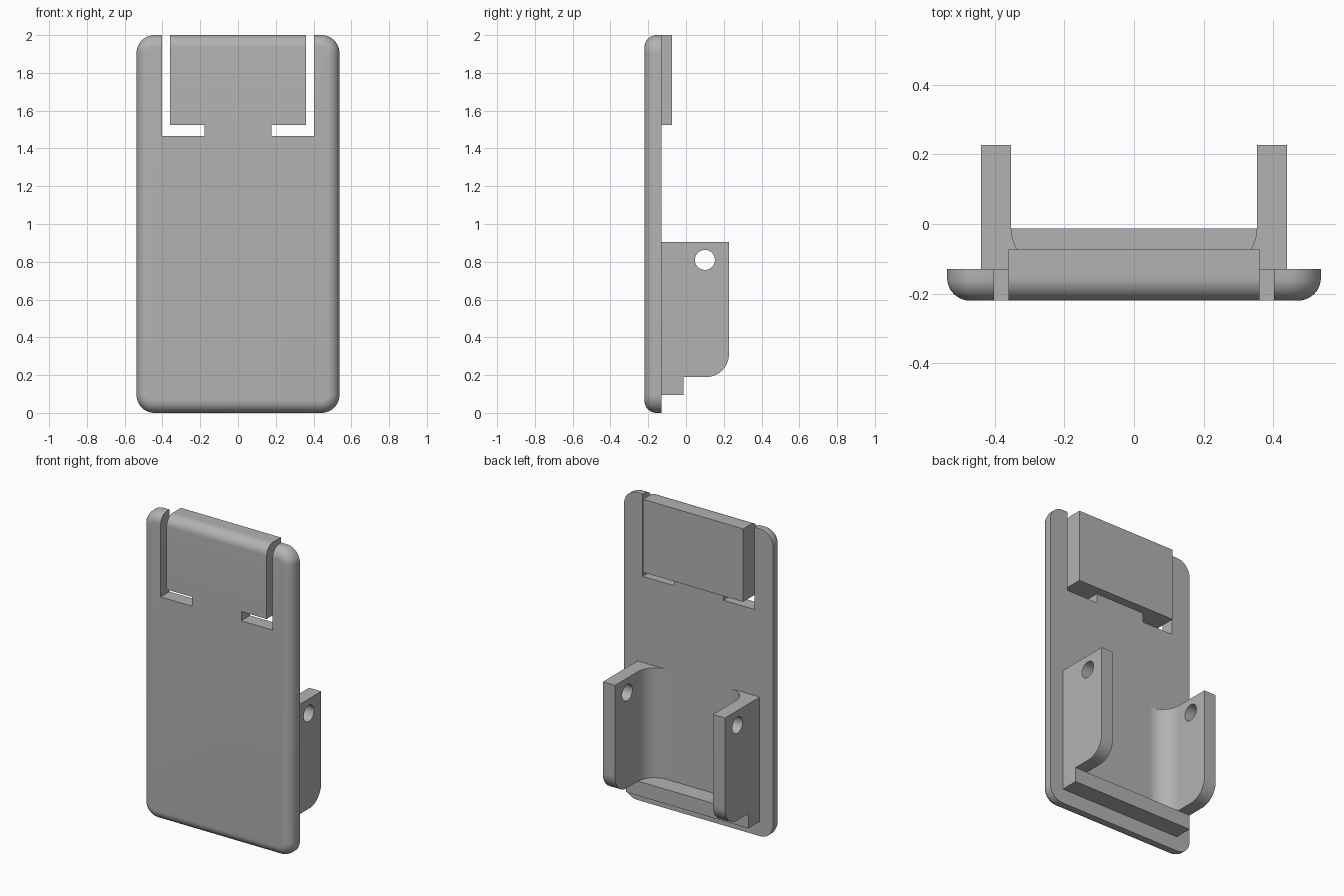
import bpy, bmesh, math

cube = bpy.data.objects.get("Cube")
if cube:
    bpy.data.objects.remove(cube)

COLOR = (0.45, 0.45, 0.45, 1)
grey = bpy.data.materials.new("plain grey")
grey.use_nodes = True
grey.diffuse_color = COLOR
grey.node_tree.nodes["Principled BSDF"].inputs["Base Color"].default_value = COLOR

FRONT, BACK = -0.22, -0.13
WIDTH, HEIGHT = 0.537, 2.0
ARM_IN, ARM_OUT, ARM_END = 0.353, 0.44, 0.227
ARM_LOW, ARM_TOP = 0.19, 0.905


def prism(name, points, axis, lo, hi):
    """Extrude a 2D outline along an axis (0=x, 1=y, 2=z)."""
    bm = bmesh.new()

    def place(p, d):
        co = list(p)
        co.insert(axis, d)
        return bm.verts.new(co)
    face = bm.faces.new([place(p, lo) for p in points])
    ext = bmesh.ops.extrude_face_region(bm, geom=[face])
    for v in ext["geom"]:
        if isinstance(v, bmesh.types.BMVert):
            v.co[axis] = hi
    bmesh.ops.recalc_face_normals(bm, faces=bm.faces)
    return finish(name, bm)


def finish(name, bm):
    mesh = bpy.data.meshes.new(name)
    bm.to_mesh(mesh)
    bm.free()
    mesh.materials.append(grey)
    obj = bpy.data.objects.new(name, mesh)
    bpy.context.collection.objects.link(obj)
    return obj


def arc(cx, cy, r, start, end, n=16):
    angles = [math.radians(start + (end - start) * i / n) for i in range(n + 1)]
    return [(cx + r * math.cos(a), cy + r * math.sin(a)) for a in angles]


def rect(x0, x1, y0, y1):
    return [(x0, y0), (x1, y0), (x1, y1), (x0, y1)]


def activate(obj):
    bpy.ops.object.select_all(action="DESELECT")
    obj.select_set(True)
    bpy.context.view_layer.objects.active = obj


def cut(obj, cutter):
    cutter.hide_render = True
    mod = obj.modifiers.new("cut", "BOOLEAN")
    mod.operation = "DIFFERENCE"
    mod.solver = "EXACT"
    mod.object = cutter
    activate(obj)
    bpy.ops.object.modifier_apply(modifier=mod.name)
    bpy.data.objects.remove(cutter)


def smooth(obj):
    activate(obj)
    bpy.ops.object.shade_smooth_by_angle(angle=math.radians(30))


# Back plate: rounded corners and a rounded front rim
r = 0.095
outline = (arc(WIDTH - r, r, r, -90, 0) + arc(WIDTH - r, HEIGHT - r, r, 0, 90)
           + arc(r - WIDTH, HEIGHT - r, r, 90, 180) + arc(r - WIDTH, r, r, 180, 270))
plate = prism("plate", outline, 1, FRONT, BACK)
bm = bmesh.new()
bm.from_mesh(plate.data)
rim = [e for e in bm.edges if all(abs(v.co.y - FRONT) < 1e-4 for v in e.verts)]
bmesh.ops.bevel(bm, geom=rim, offset=0.065, segments=10, profile=0.5, affect="EDGES")
bm.to_mesh(plate.data)
bm.free()

# L-shaped slots that free the tab
slot = [(0.36, 2.1), (0.36, 1.525), (0.178, 1.525),
        (0.178, 1.465), (0.403, 1.465), (0.403, 2.1)]
for side in (1, -1):
    cut(plate, prism("slot_cutter", [(side * x, z) for x, z in slot], 1, -0.4, 0.1))
smooth(plate)

# Thick pad behind the tab
prism("tab_pad", rect(-0.36, 0.36, 1.525, HEIGHT), 1, BACK, -0.073)

# Cross bar below the arms
prism("bottom_bar", rect(-ARM_OUT, ARM_OUT, 0.095, ARM_LOW), 1, BACK, -0.013)

# Side arms with a pin hole, and the fillets that blend them into the plate
R = 0.12
arm_side = ([(BACK, ARM_TOP), (BACK, ARM_LOW)]
            + arc(ARM_END - R, ARM_LOW + R, R, -90, 0) + [(ARM_END, ARM_TOP)])
fillet = [(ARM_IN, BACK)] + arc(ARM_IN - R, BACK + R, R, 0, -90)
for side, label in ((1, "left"), (-1, "right")):
    arm = prism(label + "_arm", arm_side, 0, side * ARM_IN, side * ARM_OUT)
    hole = prism("hole_cutter", arc(0.10, 0.81, 0.053, 0, 348.75, 31), 0, side * 0.3, side * 0.5)
    cut(arm, hole)
    smooth(arm)
    smooth(prism(label + "_arm_fillet", [(side * x, y) for x, y in fillet],
                 2, ARM_LOW, ARM_TOP))
